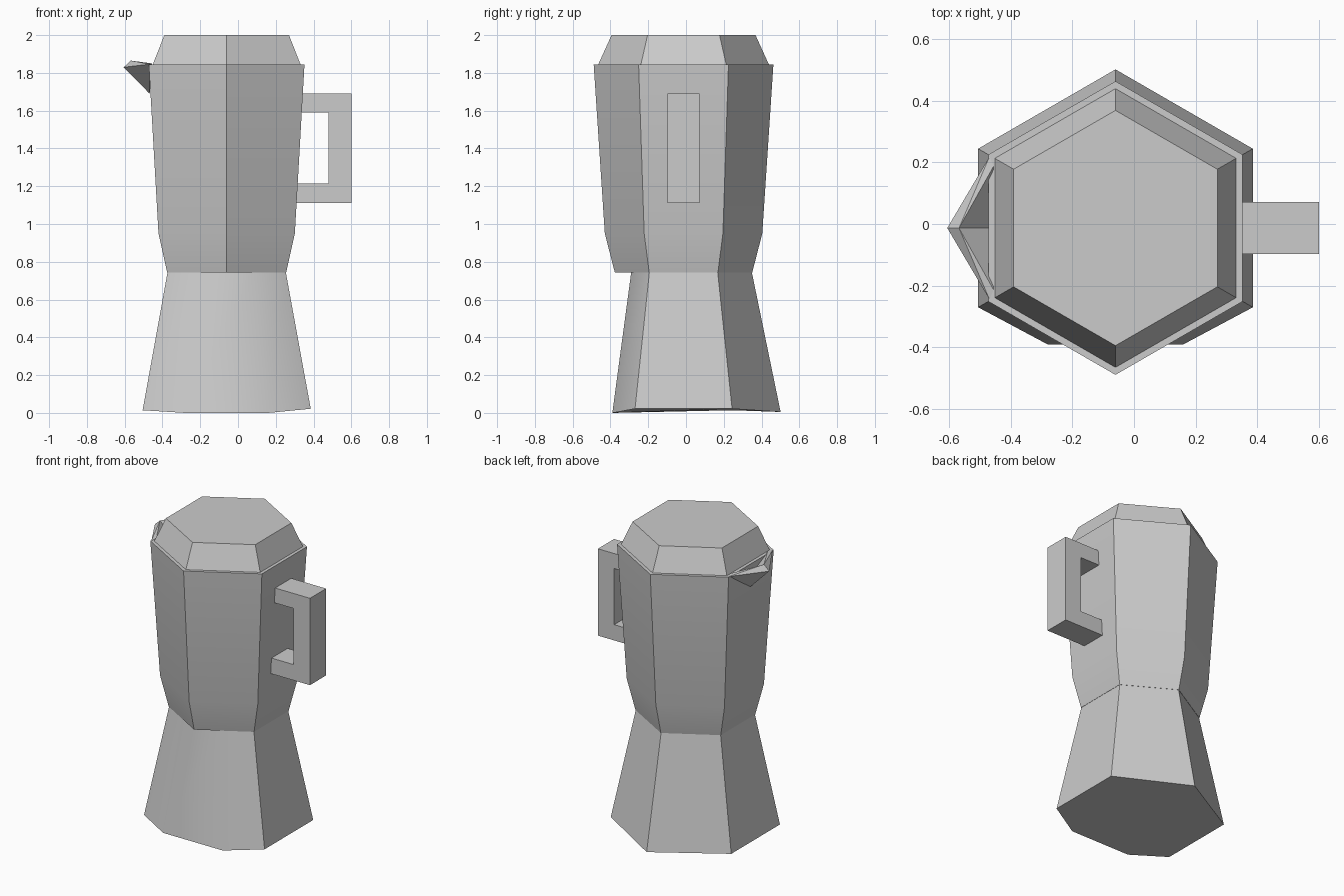
import bpy
import bmesh
import math
from mathutils import Vector

cube = bpy.data.objects.get("Cube")
if cube:
    bpy.data.objects.remove(cube, do_unlink=True)

CX, CY = -0.06, -0.013   # axis of the pot

metal = bpy.data.materials.new("grey_metal")
metal.use_nodes = True
GREY = (0.6, 0.6, 0.6, 1)
metal.diffuse_color = GREY
metal.node_tree.nodes["Principled BSDF"].inputs["Base Color"].default_value = GREY


def finish(name, bm, smooth=True):
    """Turn a bmesh into a named, shaded object."""
    bmesh.ops.recalc_face_normals(bm, faces=bm.faces)
    mesh = bpy.data.meshes.new(name)
    bm.to_mesh(mesh)
    bm.free()
    mesh.materials.append(metal)
    obj = bpy.data.objects.new(name, mesh)
    bpy.context.collection.objects.link(obj)
    if smooth:
        bpy.ops.object.select_all(action='DESELECT')
        obj.select_set(True)
        bpy.context.view_layer.objects.active = obj
        bpy.ops.object.shade_smooth_by_angle(angle=math.radians(35))
    return obj


def hexagon(half_width, z, cut=None):
    """Hexagon with flat sides at +-x; cut = (half width, y) trims the front corner."""
    apex = half_width / math.cos(math.pi / 6)
    side = apex / 2
    pts = [(half_width, -side), (half_width, side), (0, apex),
           (-half_width, side), (-half_width, -side)]
    if cut:
        w, y = cut
        pts += [(-w, y - CY), (w, y - CY)]
    else:
        pts.append((0, -apex))
    return [Vector((CX + x, CY + y, z)) for x, y in pts]


def loft(name, rings):
    """Skin a stack of rings and cap both ends."""
    bm = bmesh.new()
    loops = [[bm.verts.new(p) for p in ring] for ring in rings]
    for low, high in zip(loops, loops[1:]):
        n = len(low)
        for i in range(n):
            j = (i + 1) % n
            bm.faces.new((low[i], low[j], high[j], high[i]))
    bm.faces.new(loops[0][::-1])
    bm.faces.new(loops[-1])
    return finish(name, bm)


# Boiler base: flared, with a trimmed front corner and slightly raised sides
bottom = hexagon(0.445, 0.005, cut=(0.22, -0.39))
for p in bottom:
    if p.x > 0.3:
        p.z = 0.022
    elif p.x < -0.45:
        p.z = 0.014
bottom[-1].z = bottom[-2].z = 0.0
loft("boiler_base", [bottom, hexagon(0.313, 0.745, cut=(0.14, -0.29))])

# Upper jug
loft("jug_body", [hexagon(0.315, 0.743), hexagon(0.361, 0.95), hexagon(0.412, 1.845)])

# Lid
loft("lid", [hexagon(0.393, 1.84), hexagon(0.33, 2.0)])

# Handle: bracket profile extruded across y
profile = [(0.3, 1.11), (0.6, 1.11), (0.6, 1.69), (0.31, 1.69),
           (0.31, 1.59), (0.48, 1.59), (0.48, 1.215), (0.3, 1.215)]
bm = bmesh.new()
face = bm.faces.new([bm.verts.new((x, CY - 0.085, z)) for x, z in profile])
grown = bmesh.ops.extrude_face_region(bm, geom=[face])
moved = [g for g in grown["geom"] if isinstance(g, bmesh.types.BMVert)]
bmesh.ops.translate(bm, verts=moved, vec=(0, 0.17, 0))
finish("handle", bm, smooth=False)

# Pouring spout: outer shell, thick lip and hollow, mirrored about the pot axis
bm = bmesh.new()
tip, lip, keel, hollow = [bm.verts.new((x, CY, z)) for x, z in
                          ((-0.605, 1.83), (-0.567, 1.865), (-0.468, 1.69), (-0.46, 1.76))]
for s in (1, -1):
    outer = bm.verts.new((-0.468, CY + s * 0.232, 1.846))
    inner = bm.verts.new((-0.455, CY + s * 0.2, 1.85))
    bm.faces.new((outer, tip, keel))
    bm.faces.new((outer, inner, lip))
    bm.faces.new((outer, lip, tip))
    bm.faces.new((inner, hollow, lip))
    bm.faces.new((outer, keel, hollow, inner))
finish("spout", bm, smooth=False)
